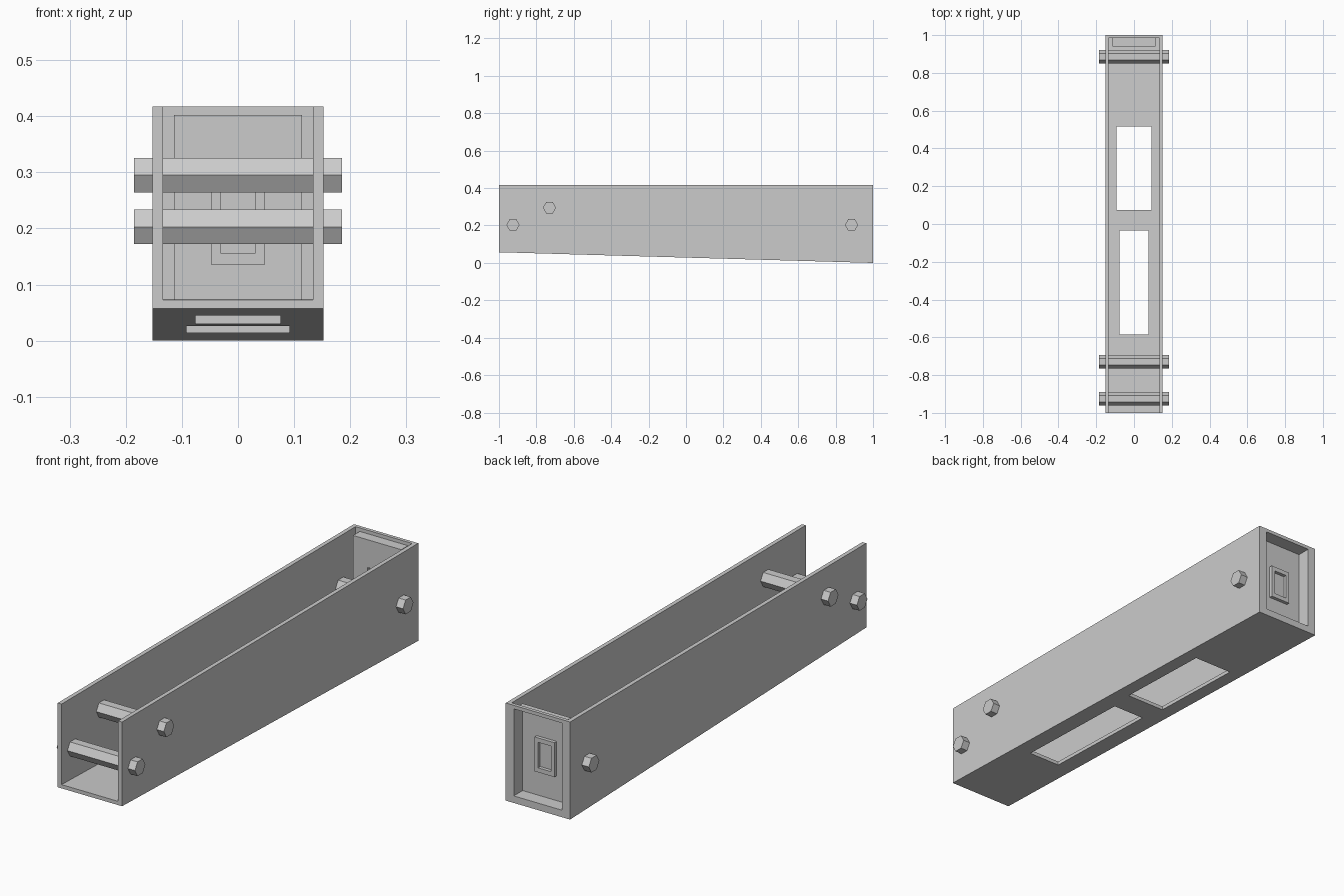
import bpy, bmesh, math
from mathutils import Matrix

if "Cube" in bpy.data.objects:
    bpy.data.objects.remove(bpy.data.objects["Cube"])

W, IN, TOP, T = 0.152, 0.134, 0.417, 0.016   # half width, inner half width, rim height, floor thickness


def make(name, bm):
    bmesh.ops.recalc_face_normals(bm, faces=bm.faces)
    me = bpy.data.meshes.new(name)
    bm.to_mesh(me)
    bm.free()
    ob = bpy.data.objects.new(name, me)
    bpy.context.collection.objects.link(ob)
    return ob


def skin(bm, loops, cap_first=False, cap_last=False):
    rings = [[bm.verts.new(p) for p in loop] for loop in loops]
    n = len(rings[0])
    for a, b in zip(rings, rings[1:]):
        for i in range(n):
            j = (i + 1) % n
            bm.faces.new((a[i], a[j], b[j], b[i]))
    if cap_first:
        bm.faces.new(rings[0])
    if cap_last:
        bm.faces.new(rings[-1])


# U-shaped channel whose underside slopes from front to back
def u_section(y, z):
    half = [(W, TOP), (W, z), (-W, z), (-W, TOP),
            (-IN, TOP), (-IN, z + T), (IN, z + T), (IN, TOP)]
    return [(x, y, h) for x, h in half]


bm = bmesh.new()
skin(bm, [u_section(-1, 0.057), u_section(1, 0)], True, True)
channel = make("channel", bm)

# two rectangular openings in the floor
for hw, y0, y1 in ((0.092, 0.075, 0.515), (0.076, -0.585, -0.035)):
    bm = bmesh.new()
    bmesh.ops.create_cube(bm, size=1, matrix=Matrix.Translation((0, (y0 + y1) / 2, 0.03))
                          @ Matrix.Diagonal((2 * hw, y1 - y0, 0.2, 1)))
    cutter = make("floor_cutter", bm)
    cutter.hide_render = True
    mod = channel.modifiers.new("opening", 'BOOLEAN')
    mod.operation = 'DIFFERENCE'
    mod.solver = 'EXACT'
    mod.object = cutter
    bpy.context.view_layer.objects.active = channel
    bpy.ops.object.modifier_apply(modifier=mod.name)
    bpy.data.objects.remove(cutter)

# back panel: frame, recessed tray and raised central latch frame, as nested rectangles
rects = [(0.114, 0.030, 0.402, 0.985), (IN, 0.012, TOP, 0.985),
         (IN, 0.012, TOP, 1.0), (0.114, 0.030, 0.402, 1.0),
         (0.114, 0.030, 0.402, 0.940), (0.047, 0.136, 0.283, 0.940),
         (0.047, 0.136, 0.283, 0.955), (0.031, 0.155, 0.264, 0.955),
         (0.031, 0.155, 0.264, 0.940)]
bm = bmesh.new()
skin(bm, [[(-w, y, a), (w, y, a), (w, y, b), (-w, y, b)] for w, a, b, y in rects],
     cap_last=True)
make("back_panel", bm)

# hexagonal cross bars
R = 0.0352
for name, y, z in (("front_bar", -0.925, 0.203), ("upper_bar", -0.73, 0.295),
                   ("rear_bar", 0.885, 0.203)):
    ring = [(y + R * math.cos(k * math.pi / 3), z + R * math.sin(k * math.pi / 3)) for k in range(6)]
    bm = bmesh.new()
    skin(bm, [[(x, a, b) for a, b in ring] for x in (-0.185, 0.185)], True, True)
    make(name, bm)
